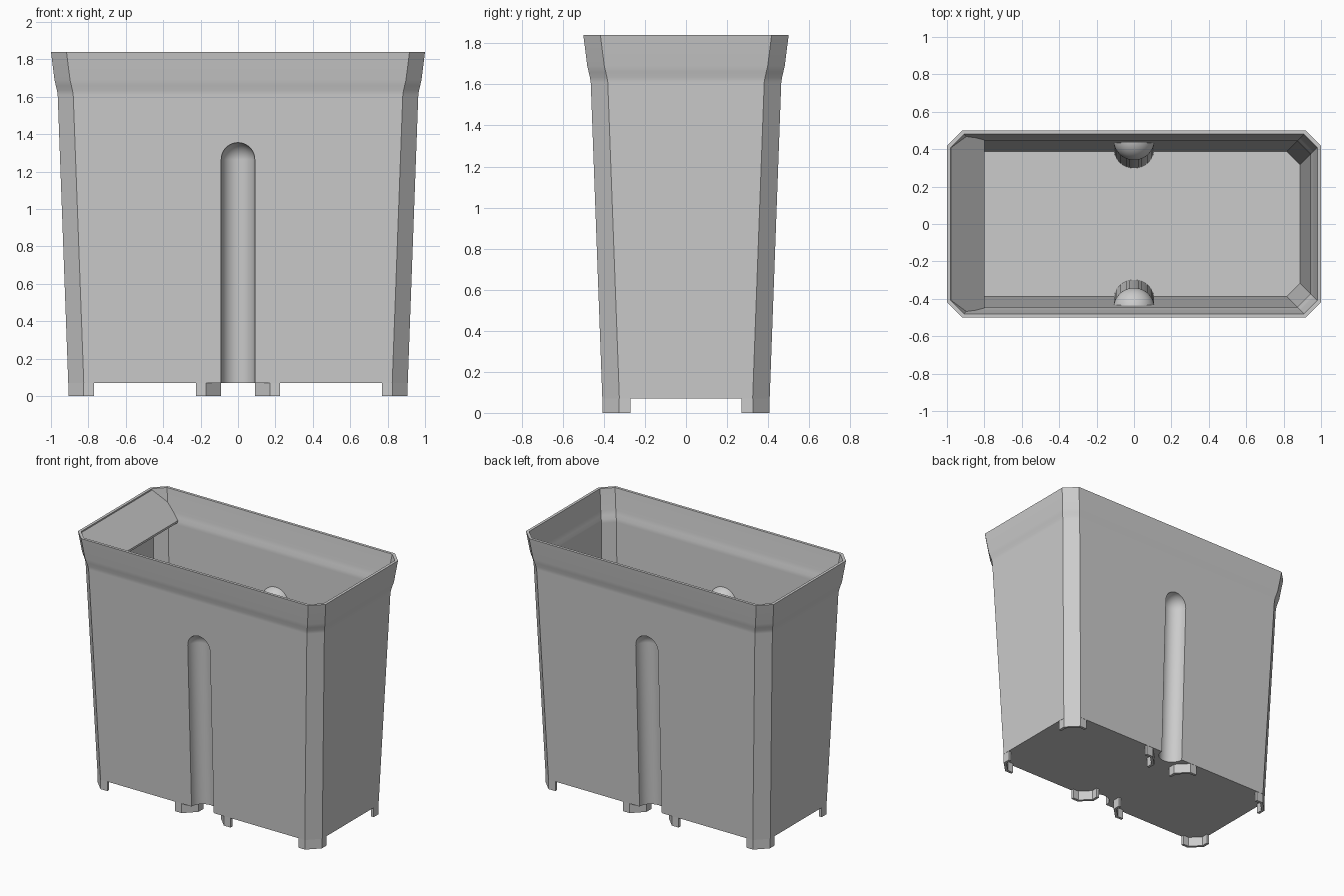
import bpy, bmesh, math

cube = bpy.data.objects.get("Cube")
if cube:
    bpy.data.objects.remove(cube, do_unlink=True)

WALL = 0.02
BASE, FLOOR, TOP = 0.07, 0.09, 1.84
# Outer half length at each height; the half width is always 0.5 less
PROFILE = [(0, .905), (1.61, .964), (1.635, .968), (1.66, .974), (1.69, .981), (TOP, 1.0), (1.94, 1.013)]

grey = bpy.data.materials.new("plain grey plastic")
grey.use_nodes = True
colour = (0.6, 0.6, 0.6, 1)
grey.diffuse_color = colour
grey.node_tree.nodes["Principled BSDF"].inputs["Base Color"].default_value = colour


def half_length(z):
    for (z0, h0), (z1, h1) in zip(PROFILE, PROFILE[1:]):
        if z <= z1:
            return h0 + (h1 - h0) * (z - z0) / (z1 - z0)


def loft(name, rings):
    """Closed solid skinned through rings of equal point count."""
    bm = bmesh.new()
    loops = [[bm.verts.new(p) for p in ring] for ring in rings]
    n = len(loops[0])
    for a, b in zip(loops, loops[1:]):
        for i in range(n):
            j = (i + 1) % n
            bm.faces.new((a[i], a[j], b[j], b[i]))
    bm.faces.new(loops[0][::-1])
    bm.faces.new(loops[-1])
    bmesh.ops.recalc_face_normals(bm, faces=bm.faces)
    mesh = bpy.data.meshes.new(name)
    bm.to_mesh(mesh)
    bm.free()
    mesh.materials.append(grey)
    obj = bpy.data.objects.new(name, mesh)
    bpy.context.collection.objects.link(obj)
    return obj


def octagon(z, inset):
    """Rectangle with chamfered corners at a height."""
    x = half_length(z) - inset
    y = x - 0.5
    c = 0.083 - inset * (2 - math.sqrt(2))
    x += 0.0
    y = half_length(z) - 0.5 - inset
    return [(x, c - y, z), (x, y - c, z), (x - c, y, z), (c - x, y, z),
            (-x, y - c, z), (-x, c - y, z), (c - x, -y, z), (x - c, -y, z)]


def tapered_body(name, bottom, top, inset):
    heights = [bottom] + [z for z, _ in PROFILE if bottom < z < top] + [top]
    return loft(name, [octagon(z, inset) for z in heights])


def capsule(name, side, radius, bottom):
    """Round-topped post leaning along the wall."""
    centre = 1.265
    levels = [(bottom, radius)]
    for i in range(13):
        t = math.radians(i * 7.4)
        levels.append((centre + radius * math.sin(t), radius * math.cos(t)))
    rings = []
    for z, r in levels:
        y = side * (half_length(max(z, 0)) - 0.5)
        rings.append([(r * math.cos(a), y + r * math.sin(a), z)
                      for a in (math.tau * (k + 0.5) / 40 for k in range(40))])
    return loft(name, rings)


def select(obj):
    bpy.ops.object.select_all(action='DESELECT')
    obj.select_set(True)
    bpy.context.view_layer.objects.active = obj


def subtract(target, cutter):
    select(target)
    mod = target.modifiers.new("cut", 'BOOLEAN')
    mod.operation, mod.solver, mod.object = 'DIFFERENCE', 'EXACT', cutter
    bpy.ops.object.modifier_apply(modifier=mod.name)
    bpy.data.objects.remove(cutter, do_unlink=True)


# Hollow body, with a round-topped groove pressed into each long wall
body = tapered_body("bin_body", BASE, TOP, 0)
cavity = tapered_body("cavity_cutter", FLOOR, 1.9, WALL)
for side in (-1, 1):
    subtract(cavity, capsule("bump_cutter", side, 0.09 + WALL, 0.02))
subtract(body, cavity)
for side in (-1, 1):
    subtract(body, capsule("groove_cutter", side, 0.09, 0.02))
select(body)
bpy.ops.object.shade_smooth_by_angle(angle=math.radians(30))
weighted = body.modifiers.new("weighted_normals", 'WEIGHTED_NORMAL')
weighted.keep_sharp = True


# Thin angled feet: four on the corners, four beside the grooves
def foot(name, cx, cy, dx, dy):
    t, c, length = WALL, 0.08, 0.135
    plan = [(length, 0), (c, 0), (0, c), (0, length),
            (t, length), (t, c + t * 0.41), (c + t * 0.41, t), (length, t)]
    loft(name, [[(cx + dx * u, cy + dy * v, z) for u, v in plan]
                for z in (0, BASE + 0.005)])


for sx, x_name in ((-1, "right"), (1, "left")):
    for sy, y_name in ((-1, "front"), (1, "back")):
        foot(f"corner_foot_{y_name}_{x_name}", sx * 0.906, sy * 0.406, -sx, -sy)
        foot(f"middle_foot_{y_name}_{x_name}", sx * 0.09, sy * 0.406, sx, -sy)

# Sloping lip inside the right end
edge = [(-0.985, 0.40), (-0.915, 0.475), (-0.80, 0.46)]
plan = edge + [(x, -y) for x, y in reversed(edge)]
loft("sloping_lip", [[(x, y, 1.83 - (x + 0.978) * 1.07 - drop) for x, y in plan]
                     for drop in (0.015, 0)])
